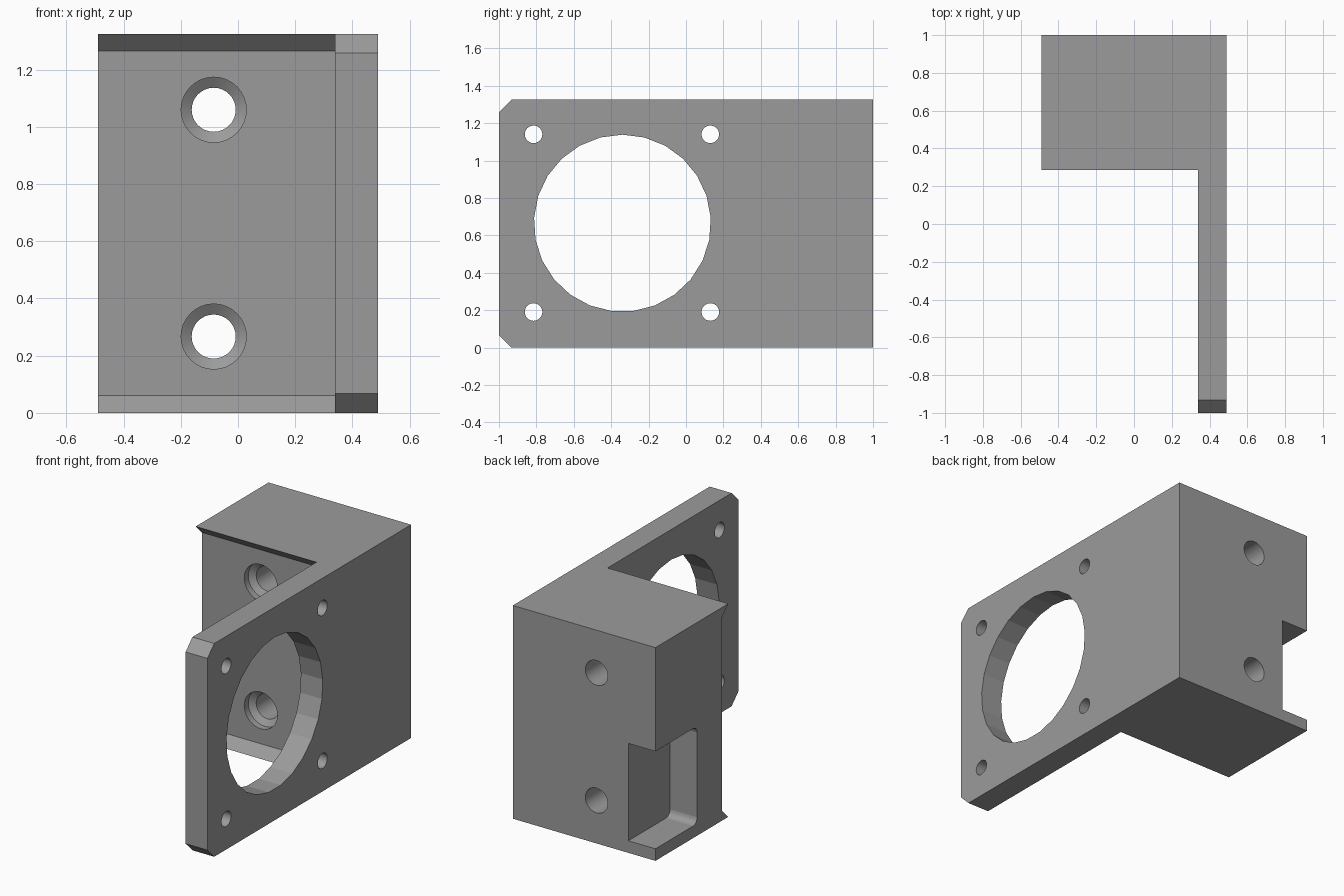
import bpy, bmesh, math
from mathutils import Vector

if "Cube" in bpy.data.objects:
    bpy.data.objects.remove(bpy.data.objects["Cube"])

grey = bpy.data.materials.new("grey plastic")
grey.diffuse_color = (0.33, 0.33, 0.33, 1)
grey.use_nodes = True
grey.node_tree.nodes["Principled BSDF"].inputs["Base Color"].default_value = grey.diffuse_color


def link(bm, name):
    bmesh.ops.recalc_face_normals(bm, faces=bm.faces)
    me = bpy.data.meshes.new(name)
    bm.to_mesh(me)
    bm.free()
    me.materials.append(grey)
    ob = bpy.data.objects.new(name, me)
    bpy.context.collection.objects.link(ob)
    return ob


def loft(name, rings):
    """Closed solid through rings of equal point count."""
    bm = bmesh.new()
    rows = [[bm.verts.new(p) for p in r] for r in rings]
    n = len(rows[0])
    for a, b in zip(rows, rows[1:]):
        for i in range(n):
            j = (i + 1) % n
            bm.faces.new((a[i], a[j], b[j], b[i]))
    bm.faces.new(rows[0])
    bm.faces.new(rows[-1])
    return link(bm, name)


def extrude_x(name, yz, x0, x1):
    return loft(name, [[Vector((x, y, z)) for y, z in yz] for x in (x0, x1)])


def circle(cy, cz, r, n):
    return [(cy + r * math.sin(2 * math.pi * i / n), cz + r * math.cos(2 * math.pi * i / n))
            for i in range(n)]


def cut(target, cutter, op='DIFFERENCE'):
    m = target.modifiers.new(op.lower(), 'BOOLEAN')
    m.operation, m.solver, m.object = op, 'EXACT', cutter
    bpy.context.view_layer.objects.active = target
    bpy.ops.object.modifier_apply(modifier=m.name)
    bpy.data.objects.remove(cutter)


W, H, PX, LIP, C = 0.49, 1.325, 0.34, 0.06, 0.067

# mounting block with forward lips at top and bottom
bracket = extrude_x("motor_bracket", [
    (1, 0), (1, H), (0.285, H), (0.285 + LIP, H - LIP), (0.285 + LIP, LIP), (0.285, 0)], -W, PX)

# side plate with chamfered front corners
plate = extrude_x("side_plate", [
    (1, 0), (1, H), (-1 + C, H), (-1, H - C), (-1, C), (-1 + C, 0)], PX, W)
cut(bracket, plate, 'UNION')

# large opening and four screw holes in the plate
cut(bracket, extrude_x("opening", circle(-0.34, 0.665, 0.473, 25), 0.2, 0.6))
for y in (-0.815, 0.13):
    for z in (0.19, 1.14):
        cut(bracket, extrude_x("plate_hole", circle(y, z, 0.047, 24), 0.2, 0.6))

# through holes in the block, recessed and tapered at the front
for z in (0.267, 1.06):
    profile = [(0.2, 0.114), (0.385, 0.114), (0.41, 0.077), (1.1, 0.077)]
    cut(bracket, loft("block_hole", [
        [Vector((x, y, zz)) for x, zz in circle(-0.085, z, r, 32)] for y, r in profile]))

# corner notch at the back left, rounded at its inner end
r, y0, z0, z1 = 0.04, 0.59, 0.075, 0.68
notch = [(1.1, z0), (1.1, z1)]
for cz, start in ((z1 - r, 90), (z0 + r, 180)):
    for k in range(5):
        a = math.radians(start + 22.5 * k)
        notch.append((y0 + r + r * math.cos(a), cz + r * math.sin(a)))
cut(bracket, extrude_x("notch", notch, -0.7, -0.304))

bpy.ops.object.select_all(action='DESELECT')
bracket.select_set(True)
bpy.context.view_layer.objects.active = bracket
bpy.ops.object.shade_smooth_by_angle(angle=math.radians(30))
# keep the large opening faceted
for p in bracket.data.polygons:
    if p.area > 0.012:
        p.use_smooth = False
